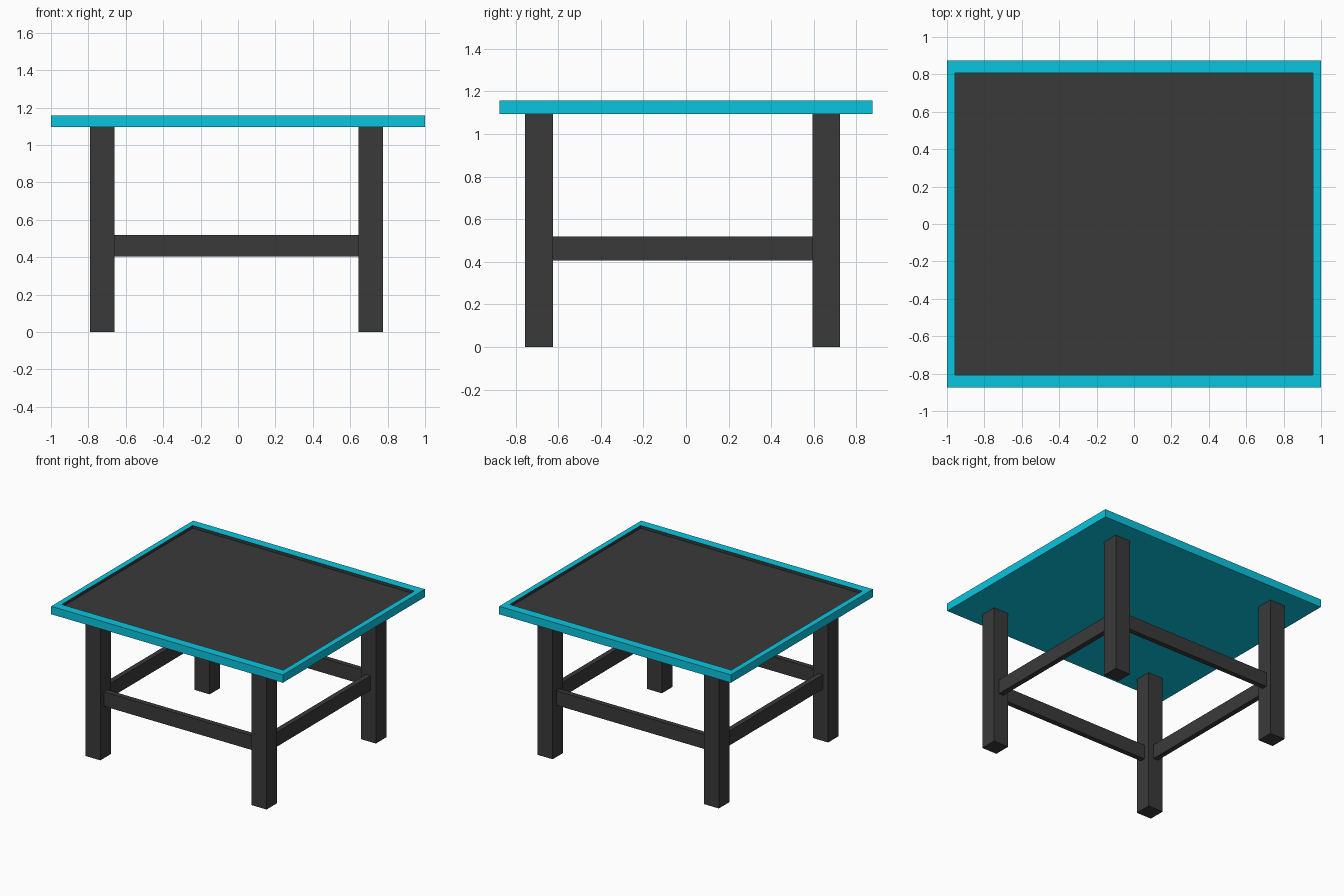
import bpy, bmesh

if "Cube" in bpy.data.objects:
    bpy.data.objects.remove(bpy.data.objects["Cube"])


def material(name, color):
    m = bpy.data.materials.new(name)
    m.diffuse_color = (*color, 1)
    m.use_nodes = True
    m.node_tree.nodes["Principled BSDF"].inputs["Base Color"].default_value = m.diffuse_color
    return m


dark = material("dark_wood", (0.042, 0.042, 0.042))
cyan = material("cyan_paint", (0.003, 0.56, 0.74))


def box_mesh(lo, hi):
    bm = bmesh.new()
    bmesh.ops.create_cube(bm, size=1)
    for v in bm.verts:
        v.co = [(a + b) / 2 + c * (b - a) for a, b, c in zip(lo, hi, v.co)]
    return bm


def finish(name, bm, *mats):
    me = bpy.data.meshes.new(name)
    bm.to_mesh(me)
    bm.free()
    for m in mats:
        me.materials.append(m)
    ob = bpy.data.objects.new(name, me)
    bpy.context.collection.objects.link(ob)


# Shared dimensions: leg centres, leg half width, rail half thickness
XS = {"left": -0.725, "right": 0.71}
YS = {"front": -0.69, "back": 0.658}
LEG, RAIL = 0.065, 0.02
TOP_LOW, TOP_HIGH = 1.095, 1.157
RAIL_LOW, RAIL_HIGH = 0.405, 0.518

# Table top: cyan slab with a dark recessed panel
bm = box_mesh((-1, -0.875, TOP_LOW), (1, 0.875, TOP_HIGH))
panel = max(bm.faces, key=lambda f: f.calc_center_median().z)
bmesh.ops.inset_region(bm, faces=[panel], thickness=0.05)
for v in panel.verts:
    v.co.x = 0.957 if v.co.x > 0 else -0.957
    v.co.y = 0.807 if v.co.y > 0 else -0.807
walls = bmesh.ops.extrude_discrete_faces(bm, faces=[panel])
panel = walls["faces"][0]
for v in panel.verts:
    v.co.z -= 0.022
panel.material_index = 1
for e in panel.edges:
    for f in e.link_faces:
        f.material_index = 1
finish("table_top", bm, cyan, dark)

# Four square legs
for yn, y in YS.items():
    for xn, x in XS.items():
        finish(f"{yn}_{xn}_leg",
               box_mesh((x - LEG, y - LEG, 0), (x + LEG, y + LEG, TOP_LOW)), dark)

# Thin stretcher rails between the legs
for yn, y in YS.items():
    finish(f"{yn}_rail", box_mesh((XS["left"] + LEG, y - RAIL, RAIL_LOW),
                                  (XS["right"] - LEG, y + RAIL, RAIL_HIGH)), dark)
for xn, x in XS.items():
    finish(f"{xn}_rail", box_mesh((x - RAIL, YS["front"] + LEG, RAIL_LOW),
                                  (x + RAIL, YS["back"] - LEG, RAIL_HIGH)), dark)
